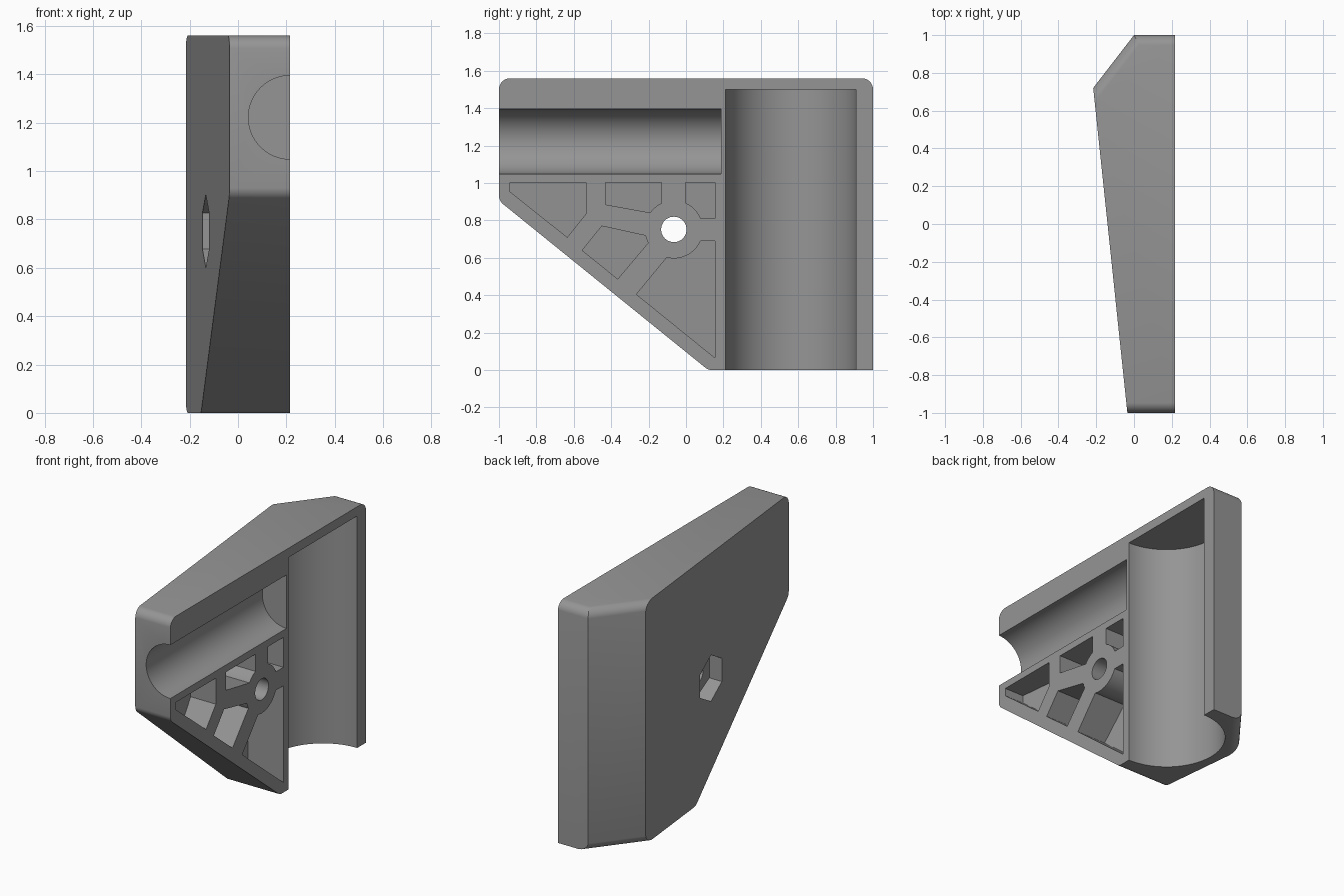
import bpy, bmesh, math
from mathutils import Vector

if "Cube" in bpy.data.objects:
    bpy.data.objects.remove(bpy.data.objects["Cube"])

FACE = 0.216                      # flat open side of the bracket
HUB_Y, HUB_Z = -0.065, 0.752

grey = bpy.data.materials.new("grey")
grey.diffuse_color = (0.3, 0.3, 0.3, 1)
grey.use_nodes = True
grey.node_tree.nodes["Principled BSDF"].inputs["Base Color"].default_value = grey.diffuse_color


def left_wall(y):
    return -0.035 - 0.1052 * (y + 1)


def make_object(name, bm):
    bmesh.ops.recalc_face_normals(bm, faces=bm.faces[:])
    mesh = bpy.data.meshes.new(name)
    bm.to_mesh(mesh)
    bm.free()
    mesh.materials.append(grey)
    ob = bpy.data.objects.new(name, mesh)
    bpy.context.collection.objects.link(ob)
    return ob


def loft(name, a, b):
    """Solid between two matching rings of points."""
    bm = bmesh.new()
    va = [bm.verts.new(p) for p in a]
    vb = [bm.verts.new(p) for p in b]
    n = len(a)
    bm.faces.new(va)
    bm.faces.new(vb[::-1])
    for i in range(n):
        j = (i + 1) % n
        bm.faces.new((va[j], va[i], vb[i], vb[j]))
    return make_object(name, bm)


def circle(cu, cv, r, n, start=0.0):
    return [(cu + r * math.cos(start + 2 * math.pi * i / n),
             cv + r * math.sin(start + 2 * math.pi * i / n)) for i in range(n)]


def prism_x(name, ring, x0, x1):
    return loft(name, [(x0, y, z) for y, z in ring], [(x1, y, z) for y, z in ring])


def cut(target, cutter):
    mod = target.modifiers.new("cut", "BOOLEAN")
    mod.operation = "DIFFERENCE"
    mod.solver = "EXACT"
    mod.object = cutter
    bpy.context.view_layer.objects.active = target
    bpy.ops.object.modifier_apply(modifier=mod.name)


def discard(ob):
    bpy.data.objects.remove(ob, do_unlink=True)


# Body: a block trimmed by flat planes and tangent planes for the rounded edges
def plane(p, n):
    n = Vector(n).normalized()
    return n, n.dot(Vector(p))


top = plane((0, 0, 1.56), (0, 0, 1))
bottom = plane((0, 0, 0), (0, 0, -1))
front = plane((0, -1, 0), (0, -1, 0))
back = plane((0, 1, 0), (0, 1, 0))
slope = plane((0, -0.979, 0.888), (0, -0.629, -0.778))
diagonal = plane((0, 1, 0), (-0.28, 0.216, 0))
side = plane((-0.035, -1, 0), (-1, -0.1052, 0))


def fillet(p, q, r=0.06, steps=7):
    (n1, d1), (n2, d2) = p, q
    c = n1.dot(n2)
    e1, e2 = d1 - r, d2 - r
    centre = n1 * ((e1 - c * e2) / (1 - c * c)) + n2 * ((e2 - c * e1) / (1 - c * c))
    out = []
    for i in range(1, steps):
        n = n1.slerp(n2, i / steps)
        out.append((n, n.dot(centre) + r))
    return out


bm = bmesh.new()
bmesh.ops.create_cube(bm, size=2)
for v in bm.verts:
    v.co = (FACE if v.co.x > 0 else -0.4, v.co.y, 0.78 + 0.78 * v.co.z)
trims = [slope, diagonal, side]
for pair in ((top, front), (top, back), (front, slope), (slope, bottom),
             (top, diagonal), (bottom, diagonal)):
    trims += fillet(*pair)
for n, d in trims:
    geom = bm.verts[:] + bm.edges[:] + bm.faces[:]
    res = bmesh.ops.bisect_plane(bm, geom=geom, plane_co=n * d, plane_no=n,
                                 clear_outer=True, dist=1e-6)
    edges = [g for g in res["geom_cut"] if isinstance(g, bmesh.types.BMEdge) and g.is_boundary]
    if edges:
        bmesh.ops.contextual_create(bm, geom=edges)
bmesh.ops.remove_doubles(bm, verts=bm.verts[:], dist=1e-5)
body = make_object("bracket_body", bm)

# Large upright channel, open at the bottom
ring = circle(FACE, 0.56, 0.35, 96)
channel = loft("upright_channel", [(x, y, -0.1) for x, y in ring],
               [(x, y, 1.5) for x, y in ring])
# Small level channel, open at the front
ring = circle(FACE, 1.222, 0.173, 64)
level = loft("level_channel", [(x, -1.1, z) for x, z in ring],
             [(x, 0.187, z) for x, z in ring])
# Bolt hole and six-sided nut recess
hole = prism_x("bolt_hole", circle(HUB_Y, HUB_Z, 0.068, 40), -0.5, 0.5)
nut = prism_x("nut_recess", circle(HUB_Y, HUB_Z, 0.15, 6, math.pi / 2), -0.5, -0.03)
for c in (channel, level, hole, nut):
    cut(body, c)
    discard(c)

# Weight-saving pockets, trimmed around the bolt hub
hub = prism_x("hub", circle(HUB_Y, HUB_Z, 0.155, 56), -0.6, 0.6)
pockets = [
    [(-0.94, 1.003), (-0.535, 1.003), (-0.535, 0.835), (-0.635, 0.71), (-0.94, 0.953)],
    [(-0.45, 0.77), (-0.19, 0.713), (-0.19, 0.695), (-0.365, 0.487), (-0.555, 0.64)],
    [(-0.43, 1.003), (-0.13, 1.003), (-0.13, 0.83), (-0.43, 0.885)],
    [(-0.003, 1.003), (0.155, 1.003), (0.155, 0.81), (-0.003, 0.81)],
    [(0.155, 0.69), (-0.03, 0.69), (-0.265, 0.405), (0.155, 0.065)],
]
for ring in pockets:
    p = loft("pocket", [(left_wall(y) + 0.12, y, z) for y, z in ring],
             [(0.4, y, z) for y, z in ring])
    cut(p, hub)
    cut(body, p)
    discard(p)
discard(hub)

# Smooth the curved walls, keep real edges sharp
bpy.ops.object.select_all(action="DESELECT")
body.select_set(True)
bpy.context.view_layer.objects.active = body
bpy.ops.object.shade_smooth_by_angle(angle=math.radians(22))
